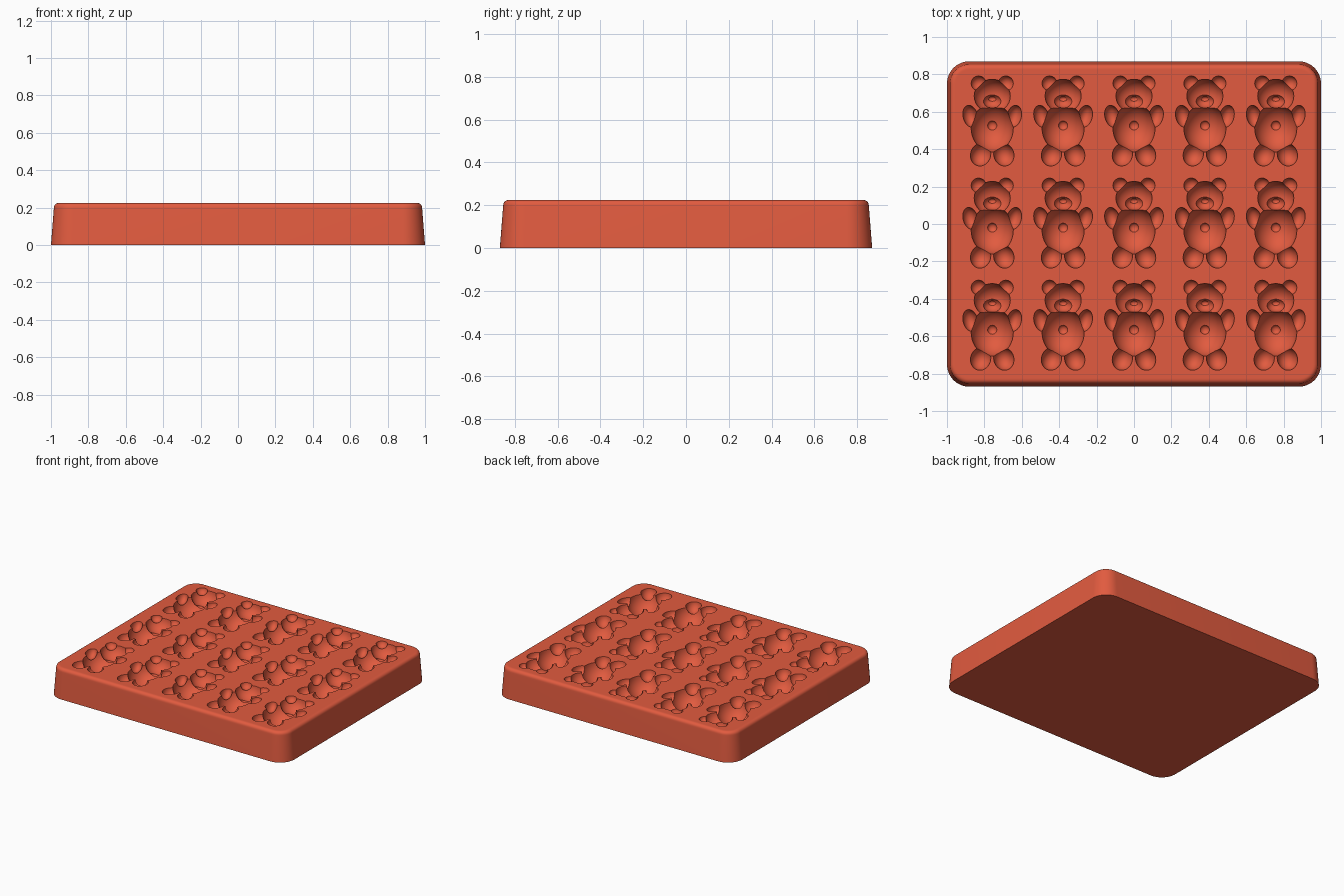
import bpy, bmesh, math
from mathutils import Matrix, Vector

old = bpy.data.objects.get("Cube")
if old:
    bpy.data.objects.remove(old, do_unlink=True)

TOP = 0.225

silicone = bpy.data.materials.new("red silicone")
silicone.use_nodes = True
colour = (0.76, 0.105, 0.05, 1)
silicone.diffuse_color = colour
silicone.node_tree.nodes["Principled BSDF"].inputs["Base Color"].default_value = colour


def make_object(name, bm):
    bmesh.ops.recalc_face_normals(bm, faces=bm.faces)
    mesh = bpy.data.meshes.new(name)
    bm.to_mesh(mesh)
    bm.free()
    mesh.materials.append(silicone)
    obj = bpy.data.objects.new(name, mesh)
    bpy.context.collection.objects.link(obj)
    return obj


def combine(target, other, operation):
    """Apply a boolean to target and discard the other object."""
    mod = target.modifiers.new("combine", "BOOLEAN")
    mod.operation, mod.solver, mod.object = operation, "MANIFOLD", other
    bpy.context.view_layer.objects.active = target
    bpy.ops.object.modifier_apply(modifier=mod.name)
    bpy.data.objects.remove(other, do_unlink=True)


def rounded_ring(bm, inset, z, half_x=1.0, half_y=0.87, radius=0.12, steps=12):
    r = radius - inset
    ring = []
    for corner, (sx, sy) in enumerate([(1, 1), (-1, 1), (-1, -1), (1, -1)]):
        for i in range(steps + 1):
            a = (corner + i / steps) * math.pi / 2
            ring.append(bm.verts.new((sx * (half_x - radius) + r * math.cos(a),
                                      sy * (half_y - radius) + r * math.sin(a), z)))
    return ring


# Tray block: tapered walls with a rounded upper edge
bm = bmesh.new()
profile = [(0, 0), (0.001, 0.012), (0.015, 0.19), (0.016, 0.2)]
for i in range(1, 7):
    a = i / 6 * math.pi / 2
    profile.append((0.016 + 0.025 * (1 - math.cos(a)), 0.2 + 0.025 * math.sin(a)))
profile.append((0.048, TOP))
rings = [rounded_ring(bm, inset, z) for inset, z in profile]
for low, high in zip(rings, rings[1:]):
    for i in range(len(low)):
        j = (i + 1) % len(low)
        bm.faces.new((low[i], low[j], high[j], high[i]))
bm.faces.new(rings[0])
bm.faces.new(rings[-1])
tray = make_object("mould_tray", bm)


def ellipsoid(name, centre, size, tilt=0, segments=32):
    bm = bmesh.new()
    matrix = (Matrix.Translation(centre) @ Matrix.Rotation(tilt, 4, "Z")
              @ Matrix.Diagonal((*size, 1)))
    bmesh.ops.create_uvsphere(bm, u_segments=segments, v_segments=segments // 2,
                              radius=1, matrix=matrix)
    return make_object(name, bm)


# Bear-shaped cavity, measured from the tray surface
bear = ellipsoid("bear_cavity", (0, -0.033, 0.003), (0.113, 0.128, 0.125), segments=40)
parts = [
    ("head", (0, 0.138, 0.003), (0.097, 0.09, 0.09), 0),
    ("snout", (0, 0.112, -0.06), (0.048, 0.038, 0.05), 0),
    ("nose", (0, 0.122, -0.105), (0.02, 0.013, 0.012), 0),
    ("navel", (0, -0.02, -0.115), (0.025, 0.025, 0.02), 0),
]
for side in (-1, 1):
    parts += [
        ("ear", (side * 0.073, 0.206, 0.003), (0.04, 0.04, 0.04), 0),
        ("arm", (side * 0.117, 0.03, 0.003), (0.039, 0.06, 0.055), -side * 0.25),
        ("leg", (side * 0.062, -0.175, 0.003), (0.054, 0.062, 0.065), side * 0.3),
    ]
for name, centre, size, tilt in parts:
    combine(bear, ellipsoid(name, centre, size, tilt), "UNION")

# Three rows of five cavities
bm = bmesh.new()
for row in (-1, 0, 1):
    for column in range(-2, 3):
        start = len(bm.verts)
        bm.from_mesh(bear.data)
        bm.verts.ensure_lookup_table()
        bmesh.ops.translate(bm, verts=bm.verts[start:],
                            vec=Vector((column * 0.379, row * 0.546, TOP)))
cavities = make_object("bear_cavities", bm)
bpy.data.objects.remove(bear, do_unlink=True)
combine(tray, cavities, "DIFFERENCE")

# Smooth shading with crisp cavity rims
bpy.ops.object.select_all(action="DESELECT")
tray.select_set(True)
bpy.context.view_layer.objects.active = tray
bpy.ops.object.shade_smooth_by_angle(angle=math.radians(30))
